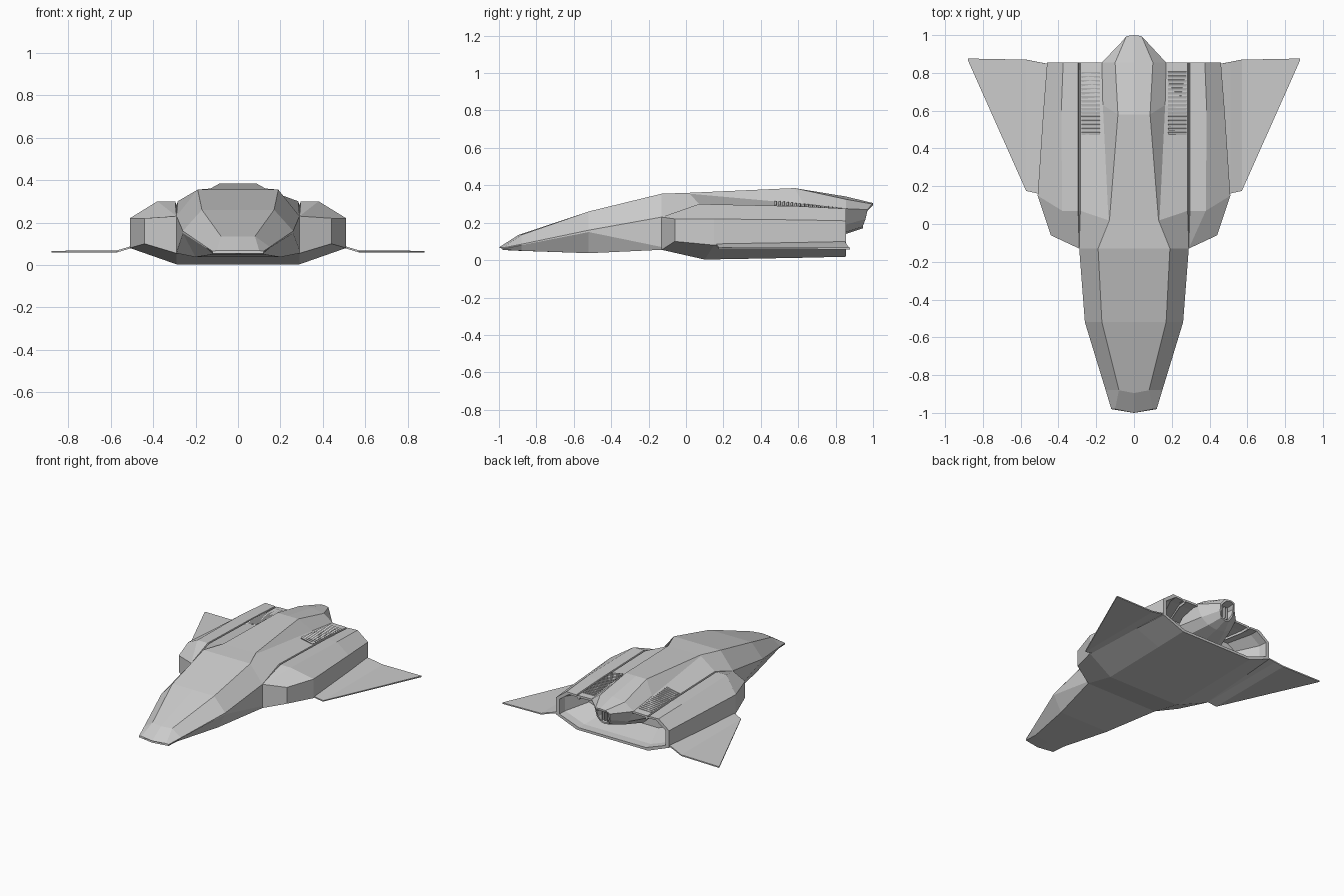
import bpy
import bmesh
import math

default_cube = bpy.data.objects.get("Cube")
if default_cube:
    bpy.data.objects.remove(default_cube, do_unlink=True)

SEAM_X = 0.29      # panel seam between shoulder and side pod
TAIL_Y = 0.855     # rear edge of the hull


def add_object(name, bm):
    """Clean up a bmesh and link it as a flat-shaded object."""
    bmesh.ops.remove_doubles(bm, verts=bm.verts, dist=0.0005)
    bmesh.ops.recalc_face_normals(bm, faces=bm.faces)
    mesh = bpy.data.meshes.new(name)
    bm.to_mesh(mesh)
    bm.free()
    obj = bpy.data.objects.new(name, mesh)
    bpy.context.collection.objects.link(obj)
    return obj


def loft(name, halves, cap_start=False, cap_end=False):
    """Skin half sections, each listed from keel to crest and mirrored in x."""
    bm = bmesh.new()
    rings = []
    for half in halves:
        full = half + [(-x, y, z) for x, y, z in reversed(half[1:-1])]
        rings.append([bm.verts.new(point) for point in full])
    count = len(rings[0])
    for ring, following in zip(rings, rings[1:]):
        for i in range(count):
            j = (i + 1) % count
            bm.faces.new((ring[i], ring[j], following[j], following[i]))
    if cap_start:
        bm.faces.new(rings[0])
    if cap_end:
        bm.faces.new(rings[-1])
    return add_object(name, bm)


def shrink(half, scale_x, scale_z, centre_z, shift_y):
    """Scaled copy of a section, used for rims and recesses."""
    return [(x * scale_x, y + shift_y, centre_z + (z - centre_z) * scale_z)
            for x, y, z in half]


def nose_section(y, keel_z, keel_x, side_x, low_z, high_z, top_x, top_z, bulge=0.0):
    return [(0, y - bulge, keel_z), (keel_x, y, keel_z), (side_x, y, low_z),
            (side_x, y, high_z), (top_x, y, top_z), (0, y - bulge, top_z)]


def hull_section(ys, keel_z, chine, side, chamfer, seam_z, shoulder, spine, crest_z, seam=0.006):
    """ys holds the y of the keel, the sides, the pod top, the shoulder and the spine."""
    y_keel, y_side, y_top, y_shoulder, y_spine = ys
    return [
        (0, y_keel, keel_z), (SEAM_X, y_keel, keel_z),
        (chine[0], y_side, chine[1]), (side[0], y_side, side[1]),
        (chamfer[0], y_top, chamfer[1]),
        (SEAM_X + seam, y_top, seam_z), (SEAM_X, y_top, seam_z - 3 * seam),
        (SEAM_X - seam, y_top, seam_z),
        (shoulder[0], y_shoulder, shoulder[1]),
        (spine[0], y_spine, spine[1]), (0, y_spine, crest_z)]


# Faceted nose
loft("nose", [
    nose_section(-0.98, 0.055, 0.12, 0.12, 0.06, 0.065, 0.1, 0.068, bulge=0.02),
    nose_section(-0.88, 0.05, 0.12, 0.15, 0.08, 0.085, 0.08, 0.135, bulge=0.015),
    nose_section(-0.52, 0.037, 0.2, 0.26, 0.15, 0.16, 0.17, 0.26),
    nose_section(-0.13, 0.055, SEAM_X, SEAM_X, 0.07, 0.23, 0.19, 0.355),
], cap_start=True)

# Hull with side pods, seams and a raised spine
front = hull_section((-0.13, -0.06, -0.13, -0.13, -0.13), 0.055, (0.44, 0.1), (0.44, 0.22),
                     (SEAM_X, 0.23), 0.23, (0.19, 0.355), (0.19, 0.355), 0.355, seam=0)
collapsed = [(min(x, SEAM_X), -0.13, z) for x, y, z in front]
pod_start = hull_section((0.1, 0.15, 0.07, 0.02, 0.02), 0.003, (0.51, 0.08), (0.51, 0.22),
                         (0.38, 0.3), 0.3, (0.135, 0.355), (0.13, 0.36), 0.36)
middle = hull_section((0.6, 0.6, 0.6, 0.63, 0.58), 0.012, (0.48, 0.085), (0.48, 0.215),
                      (0.385, 0.288), 0.285, (0.165, 0.3), (0.085, 0.385), 0.385)
rear = hull_section((TAIL_Y,) * 5, 0.018, (0.46, 0.085), (0.46, 0.21),
                    (0.375, 0.275), 0.272, (0.17, 0.275), (0.1, 0.325), 0.34)
loft("hull", [
    collapsed, front, pod_start, middle, rear,
    shrink(rear, 0.94, 0.87, 0.16, 0),
    shrink(rear, 0.93, 0.85, 0.16, -0.06),
    shrink(rear, 0.75, 0.6, 0.18, -0.22),
], cap_end=True)

# Tail fairing tapering to a slanted hollow nozzle
tail_root = [(0, 0.68, 0.1), (0.13, 0.68, 0.115), (0.19, 0.68, 0.17),
             (0.16, 0.7, 0.25), (0.08, 0.7, 0.3), (0, 0.7, 0.3)]
tail_mid = [(0, TAIL_Y, 0.14), (0.07, TAIL_Y, 0.15), (0.13, TAIL_Y, 0.19),
            (0.17, TAIL_Y, 0.275), (0.1, TAIL_Y, 0.325), (0, TAIL_Y, 0.34)]
tail_tip = [(0, 0.945, 0.17), (0.035, 0.945, 0.18), (0.055, 0.96, 0.22),
            (0.06, 0.97, 0.27), (0.04, 0.995, 0.3), (0, 1.0, 0.305)]
loft("tail_nozzle", [
    tail_root, tail_mid, tail_tip,
    shrink(tail_tip, 0.8, 0.82, 0.235, 0),
    shrink(tail_tip, 0.6, 0.65, 0.235, -0.08),
], cap_start=True, cap_end=True)


def add_box(bm, centre, size, tilt_x=0.0, tilt_y=0.0):
    """Add a tilted box to a bmesh."""
    from mathutils import Euler, Matrix
    matrix = (Matrix.Translation(centre) @ Euler((tilt_x, tilt_y, 0)).to_matrix().to_4x4()
              @ Matrix.Diagonal((*size, 1)))
    bmesh.ops.create_cube(bm, size=1, matrix=matrix)


def mirror_x(obj):
    obj.modifiers.new("Mirror", "MIRROR").use_axis[0] = True


# Vanes inside the nozzle
bm = bmesh.new()
for i in range(-1, 2):
    add_box(bm, (i * 0.02, 0.92, 0.235), (0.004, 0.05, 0.085))
add_object("nozzle_vanes", bm)

# Louvred vents on the shoulders
bm = bmesh.new()
slats = 16
for i in range(slats):
    t = i / (slats - 1)
    y = 0.48 + 0.32 * t
    z = 0.301 - 0.026 * t
    slope = math.radians(12 - 9 * t)
    add_box(bm, (0.229, y, z), (0.1, 0.013, 0.01), math.radians(15), slope)
mirror_x(add_object("vent_slats", bm))

# Thin swept wings, curving up into the pod at the root
bm = bmesh.new()
strips = [(0.44, 0.15, 0.845, 0.1), (0.51, 0.162, 0.858, 0.082),
          (0.57, 0.175, 0.87, 0.064), (0.88, 0.868, 0.876, 0.062)]
edges = [[bm.verts.new((x, y, z)) for y in (y_front, y_back)]
         for x, y_front, y_back, z in strips]
for inner, outer in zip(edges, edges[1:]):
    bm.faces.new((inner[0], outer[0], outer[1], inner[1]))
wings = add_object("wings", bm)
shell = wings.modifiers.new("Thickness", "SOLIDIFY")
shell.thickness = 0.009
shell.offset = 0
mirror_x(wings)
